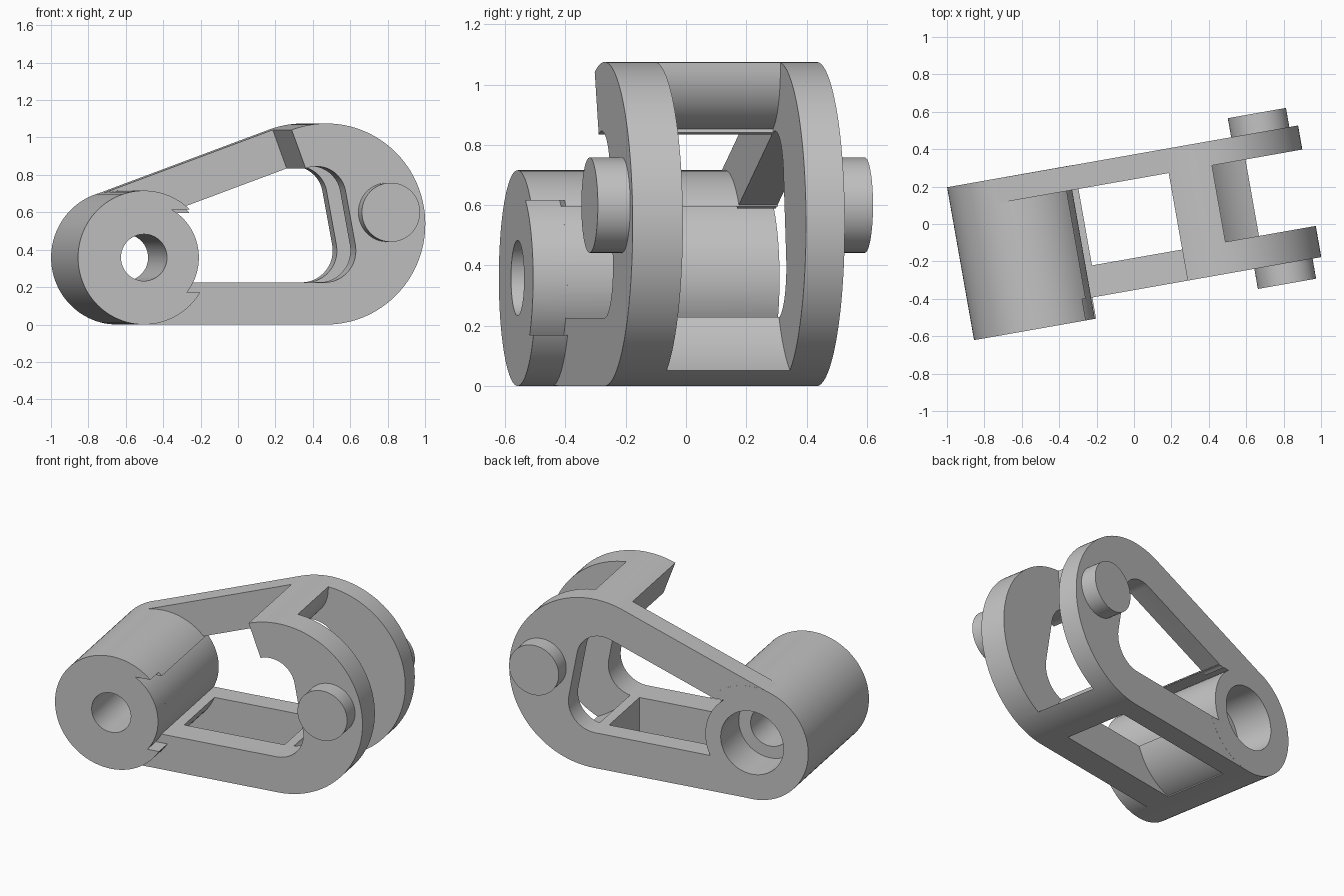
import bpy, bmesh, math
from mathutils import Matrix, Vector

if "Cube" in bpy.data.objects:
    bpy.data.objects.remove(bpy.data.objects["Cube"])

TURN = Matrix.Rotation(math.radians(10), 4, 'Z')
BOSS, RIM, PIN = (-0.592, 0.358), (0.418, 0.5375), (0.75, 0.60)
FRONT, WEB_FRONT, WEB_BACK, BACK = -0.348, -0.179, 0.236, 0.367

grey = bpy.data.materials.new("grey")
grey.diffuse_color = (0.55, 0.55, 0.55, 1)
grey.use_nodes = True
grey.node_tree.nodes["Principled BSDF"].inputs["Base Color"].default_value = grey.diffuse_color


def arc(c, r, a0, a1, n):
    return [(c[0] + r * math.cos(math.radians(a0 + (a1 - a0) * i / n)),
             c[1] + r * math.sin(math.radians(a0 + (a1 - a0) * i / n))) for i in range(n + 1)]


def circle(c, r, n=96):
    return arc(c, r, 0, 360, n)[:-1]


def fillet(prev, corner, nxt, r, n=12):
    """Round a profile corner with a tangent arc."""
    p = Vector(corner)
    a, b = (Vector(prev) - p).normalized(), (Vector(nxt) - p).normalized()
    half = a.angle(b) / 2
    c = p + (a + b).normalized() * r / math.sin(half)
    s, e = p + a * r / math.tan(half) - c, p + b * r / math.tan(half) - c
    a0, a1 = math.atan2(s.y, s.x), math.atan2(e.y, e.x)
    d = (a1 - a0 + math.pi) % (2 * math.pi) - math.pi
    return arc(c, r, math.degrees(a0), math.degrees(a0 + d), n)


def bend(p, q, r, n=12):
    """Quadratic curve from p to r, pulled towards q."""
    p, q, r = Vector(p), Vector(q), Vector(r)
    return [tuple(p.lerp(q, i / n).lerp(q.lerp(r, i / n), i / n)) for i in range(n + 1)]


def extrude(name, profile, v0, v1):
    """Extrude a side profile across the depth, in the turned frame."""
    bm = bmesh.new()
    rings = [[bm.verts.new(TURN @ Vector((u, v, z))) for u, z in profile] for v in (v0, v1)]
    n = len(profile)
    bm.faces.new(rings[0])
    bm.faces.new(rings[1][::-1])
    for i in range(n):
        j = (i + 1) % n
        bm.faces.new((rings[0][i], rings[1][i], rings[1][j], rings[0][j]))
    bmesh.ops.recalc_face_normals(bm, faces=bm.faces)
    me = bpy.data.meshes.new(name)
    bm.to_mesh(me)
    bm.free()
    me.materials.append(grey)
    ob = bpy.data.objects.new(name, me)
    bpy.context.collection.objects.link(ob)
    return ob


def cut(ob, profile, v0, v1):
    """Subtract an extruded profile from the object."""
    cutter = extrude("cutter", profile, v0, v1)
    mod = ob.modifiers.new("cut", 'BOOLEAN')
    mod.operation, mod.solver, mod.object = 'DIFFERENCE', 'EXACT', cutter
    bpy.context.view_layer.update()
    ob.data = bpy.data.meshes.new_from_object(
        ob.evaluated_get(bpy.context.evaluated_depsgraph_get()))
    ob.modifiers.clear()
    bpy.data.objects.remove(cutter)


def box(u0, z0, u1, z1):
    return [(u0, z0), (u1, z0), (u1, z1), (u0, z1)]


# Frame: teardrop hull holding both side plates and the web between them
top = 110.2
frame = extrude("frame", arc(RIM, 0.5375, -90, top, 64) + arc(BOSS, 0.357, top, 270, 48),
                FRONT, BACK - 0.0005)

# Rounded window through both plates
low, high, left = (0.613, 0.225), (0.488, 0.9015), (-0.5, 0.538)
floor = (-0.5, 0.225)
cut(frame, [floor] + fillet(floor, low, high, 0.17) + fillet(low, high, left, 0.16) + [left],
    -1, 1)

# Gap between the plates: hollow ramp on the floor, rounded end on the upper bridge
cut(frame, bend((0.66, 0.045), (0.515, 0.11), (0.44, 0.226))
    + arc((0.25, 1.055), 0.215, -70, 0, 16) + [(0.465, 1.3), (1.2, 1.3), (1.2, 0.045)],
    WEB_FRONT, WEB_BACK)
# Upper arm stays only on the back plate
cut(frame, [(-1.2, 0.4), (0.25, 0.4), (0.368, 0.666), (0.1265, 1.3225), (-1.2, 1.3225)],
    -1, WEB_BACK)
# Opening in the floor, running up to the boss
cut(frame, box(-0.52, -0.1, 0.38, 0.4), WEB_FRONT, WEB_BACK)
# Seat for the boss
cut(frame, circle(BOSS, 0.325), -1, 1)

# Boss cylinder, with its recessed side and stepped bore
boss = extrude("boss", circle(BOSS, 0.358), -0.463, BACK)
for z0, z1, v0, v1 in ((0.17, 0.615, -0.6, FRONT), (0.225, 0.595, FRONT - 0.001, 0.6)):
    a0, a1 = (math.degrees(math.asin((z - BOSS[1]) / 0.298)) for z in (z0, z1))
    cut(boss, arc(BOSS, 0.298, a0, a1, 24) + [(0.0, z1), (0.0, z0)], v0, v1)
cut(boss, circle(BOSS, 0.125, 64), -1, 1)
cut(boss, circle(BOSS, 0.20, 64), 0.12, 1)

# Pins on the outside of both plates
front_pin = extrude("front_pin", circle(PIN, 0.158, 64), -0.457, FRONT + 0.03)
back_pin = extrude("back_pin", circle(PIN, 0.158, 64), BACK - 0.03, 0.470)

# Smooth round walls, keep edges sharp
for ob in (frame, boss, front_pin, back_pin):
    bpy.ops.object.select_all(action='DESELECT')
    ob.select_set(True)
    bpy.context.view_layer.objects.active = ob
    bpy.ops.object.shade_smooth_by_angle(angle=math.radians(25))
